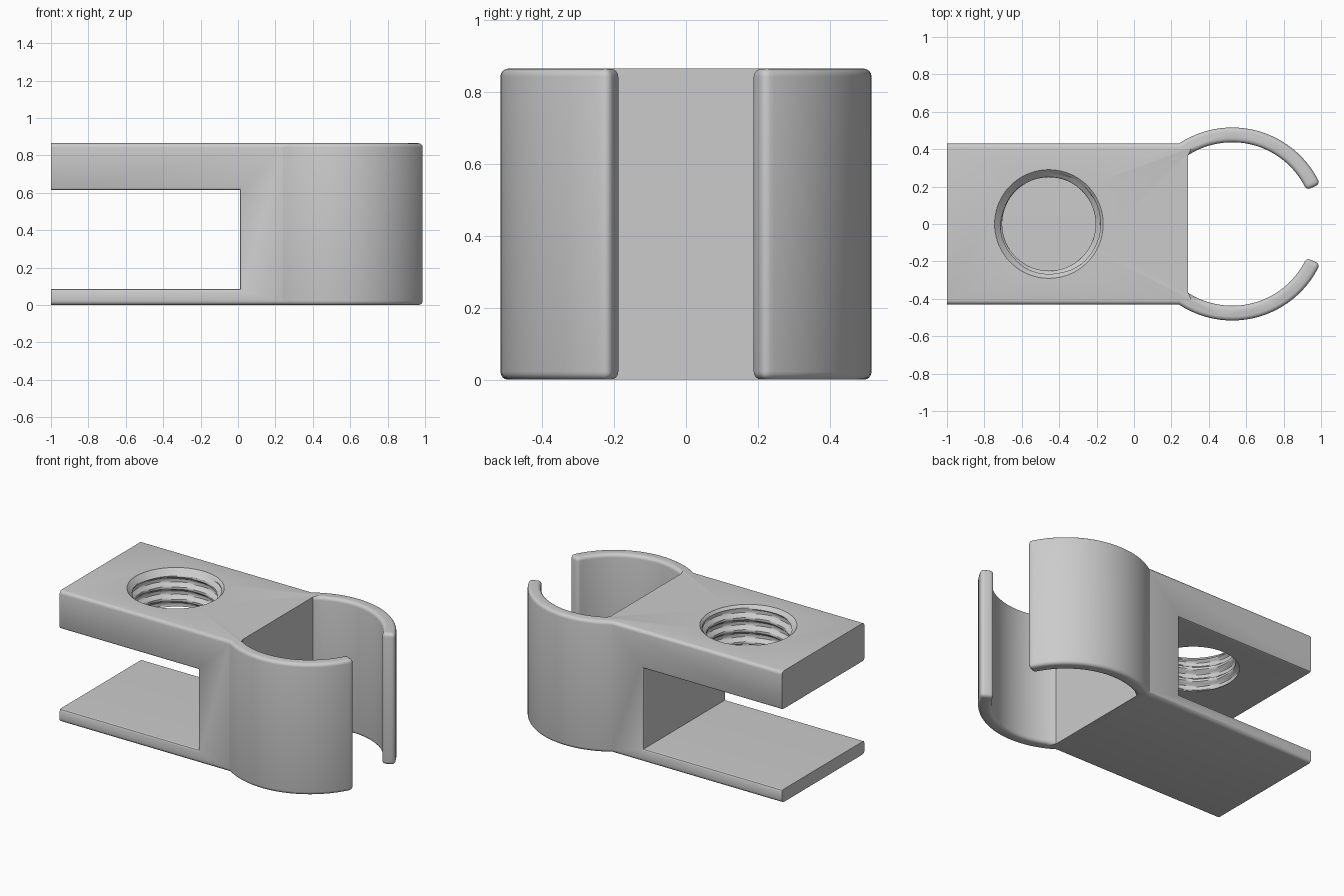
import bpy, bmesh
from math import sin, cos, pi, radians, atan2, sqrt

if "Cube" in bpy.data.objects:
    bpy.data.objects.remove(bpy.data.objects["Cube"], do_unlink=True)

HEIGHT, HALF, BACK, WALL = 0.865, 0.43, -1.0, 0.29   # block
RING_X, R_OUT, R_IN, TIP = 0.525, 0.516, 0.437, radians(24.5)   # clip ring
SLOT_LOW, SLOT_HIGH, SLOT_END = 0.085, 0.615, 0.01
HOLE_X, ROUND = -0.455, 0.022

grey = bpy.data.materials.new("plain grey")
grey.use_nodes = True
colour = (0.6, 0.6, 0.6, 1)
grey.diffuse_color = colour
grey.node_tree.nodes["Principled BSDF"].inputs["Base Color"].default_value = colour


def make_object(name, bm):
    bmesh.ops.recalc_face_normals(bm, faces=bm.faces)
    mesh = bpy.data.meshes.new(name)
    bm.to_mesh(mesh)
    bm.free()
    mesh.materials.append(grey)
    obj = bpy.data.objects.new(name, mesh)
    bpy.context.collection.objects.link(obj)
    return obj


def loft(name, rings):
    """Closed solid through equal-length rings of points."""
    bm = bmesh.new()
    loops = [[bm.verts.new(p) for p in ring] for ring in rings]
    n = len(loops[0])
    for a, b in zip(loops, loops[1:]):
        for i in range(n):
            j = (i + 1) % n
            bm.faces.new((a[i], a[j], b[j], b[i]))
    bm.faces.new(loops[0][::-1])
    bm.faces.new(loops[-1])
    return make_object(name, bm)


def arc(radius, start, end, steps=26):
    angles = [start + (end - start) * i / steps for i in range(steps + 1)]
    return [(RING_X + radius * cos(a), radius * sin(a)) for a in angles]


# Block and open clip ring share one outline
join_out = atan2(HALF, -sqrt(R_OUT ** 2 - HALF ** 2))
join_in = atan2(sqrt(R_IN ** 2 - (RING_X - WALL) ** 2), WALL - RING_X)
upper = [(BACK, HALF)] + arc(R_OUT, join_out, TIP) + arc(R_IN, TIP, join_in)
outline = upper + [(x, -y) for x, y in reversed(upper)]

bm = bmesh.new()
base = bm.faces.new([bm.verts.new((x, y, 0)) for x, y in outline])
grown = bmesh.ops.extrude_face_region(bm, geom=[base])["geom"]
for v in grown:
    if isinstance(v, bmesh.types.BMVert):
        v.co.z = HEIGHT
bmesh.ops.recalc_face_normals(bm, faces=bm.faces)


def is_rounded(edge):
    a, b = (v.co for v in edge.verts)
    if abs(a.z - b.z) > 0.1:     # upright edges: only the clip tips
        return a.x > RING_X and abs(atan2(a.y, a.x - RING_X)) < TIP + 0.001
    flat_back = max(a.x, b.x) < BACK + 0.001
    flat_wall = abs(a.x - WALL) + abs(b.x - WALL) < 0.002
    return not (flat_back or flat_wall)


bmesh.ops.bevel(bm, geom=[e for e in bm.edges if is_rounded(e)], offset=ROUND,
                offset_type='OFFSET', segments=4, profile=0.5,
                affect='EDGES', clamp_overlap=True)
body = make_object("clip_body", bm)

# Slot cutter, flared at both sides for rounded slot edges
flare = [(HALF + 0.02, 0.015)]
flare += [(HALF - 0.015 * sin(t * pi / 8), 0.015 * (1 - sin(t * pi / 8)) if t == 0
           else 0.015 * (1 - sqrt(1 - (1 - sin(t * pi / 8)) ** 2)))
          for t in range(5)]
sections = [(-y, f) for y, f in flare] + [(y, f) for y, f in reversed(flare)]
slot = loft("slot_cutter", [
    [(BACK - 0.1, y, SLOT_LOW - f), (SLOT_END + f, y, SLOT_LOW - f),
     (SLOT_END + f, y, SLOT_HIGH + f), (BACK - 0.1, y, SLOT_HIGH + f)]
    for y, f in sections])

# Threaded hole cutter with a rounded mouth
PITCH, SIDES, LEVELS = 0.08, 72, 44
LOW, HIGH = SLOT_HIGH - 0.05, HEIGHT + 0.02


def thread_radius(angle, z):
    phase = (z / PITCH - angle / (2 * pi)) % 1
    groove = min(1, max(0, 1.6 - abs(phase - 0.5) * 4))
    mouth = min(1, max(0, (z - HEIGHT + 0.04) / 0.04))
    return max(0.25 + 0.026 * groove, 0.25 + 0.042 * mouth)


rings = []
for k in range(LEVELS + 1):
    z = LOW + (HIGH - LOW) * k / LEVELS
    ring = []
    for i in range(SIDES):
        a = 2 * pi * i / SIDES
        r = thread_radius(a, z)
        ring.append((HOLE_X + r * cos(a), r * sin(a), z))
    rings.append(ring)
hole = loft("thread_cutter", rings)

# Cut slot and hole, then shade
bpy.context.view_layer.objects.active = body
body.select_set(True)
for cutter in (slot, hole):
    mod = body.modifiers.new(cutter.name, 'BOOLEAN')
    mod.operation, mod.solver, mod.object = 'DIFFERENCE', 'EXACT', cutter
    bpy.ops.object.modifier_apply(modifier=mod.name)
    bpy.data.objects.remove(cutter, do_unlink=True)
bpy.ops.object.shade_smooth_by_angle(angle=radians(30))
